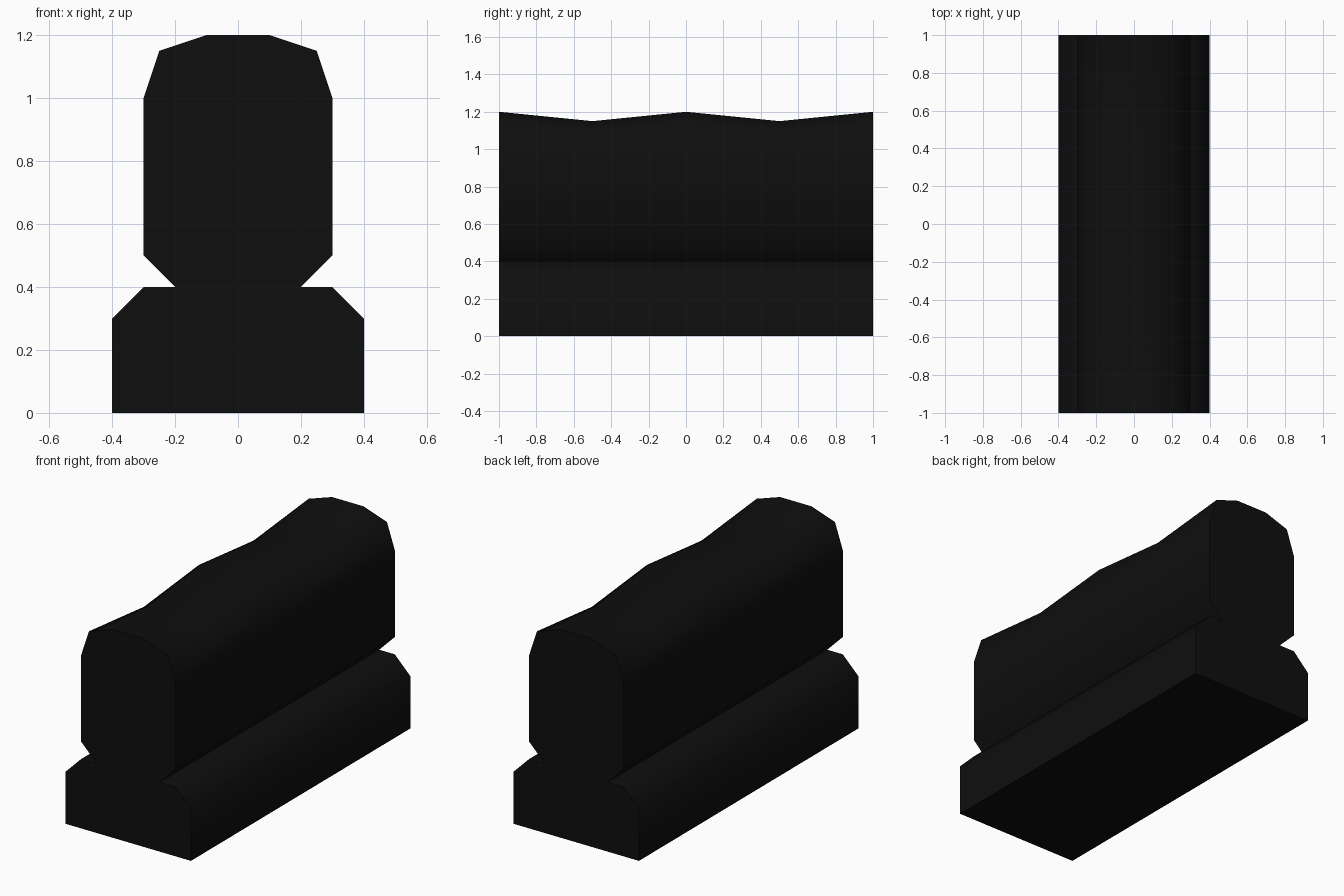
import bpy, bmesh, math

if "Cube" in bpy.data.objects:
    bpy.data.objects.remove(bpy.data.objects["Cube"])

black = bpy.data.materials.new("near_black")
black.diffuse_color = (0.0045, 0.0045, 0.0045, 1)
black.use_nodes = True
black.node_tree.nodes["Principled BSDF"].inputs["Base Color"].default_value = black.diffuse_color

# Right half of the cross-section (x, z): chamfered foot, narrow waist, rounded body
half = [(0.4, 0), (0.4, 0.3), (0.3, 0.4), (0.2, 0.4),
        (0.3, 0.5), (0.3, 1.0), (0.25, 1.15), (0.1, 1.2)]
profile = half + [(-x, z) for x, z in reversed(half)]

# Stations along the length with the dip of the crown at each one
stations = [(-1, 0), (-0.5, 0.05), (0, 0), (0.5, 0.05), (1, 0)]

bm = bmesh.new()
rings = [[bm.verts.new((x, y, z - dip if z > 1.1 else z)) for x, z in profile]
         for y, dip in stations]
n = len(profile)
for a, b in zip(rings, rings[1:]):
    for i in range(n):
        j = (i + 1) % n
        bm.faces.new((a[i], a[j], b[j], b[i]))
# End caps
bm.faces.new(rings[0])
bm.faces.new(rings[-1])
bmesh.ops.recalc_face_normals(bm, faces=bm.faces)

mesh = bpy.data.meshes.new("wavy_topped_block")
bm.to_mesh(mesh)
bm.free()
mesh.materials.append(black)
block = bpy.data.objects.new("wavy_topped_block", mesh)
bpy.context.collection.objects.link(block)

# Smooth crown, sharp ends and foot
bpy.context.view_layer.objects.active = block
block.select_set(True)
bpy.ops.object.shade_smooth_by_angle(angle=math.radians(60))
